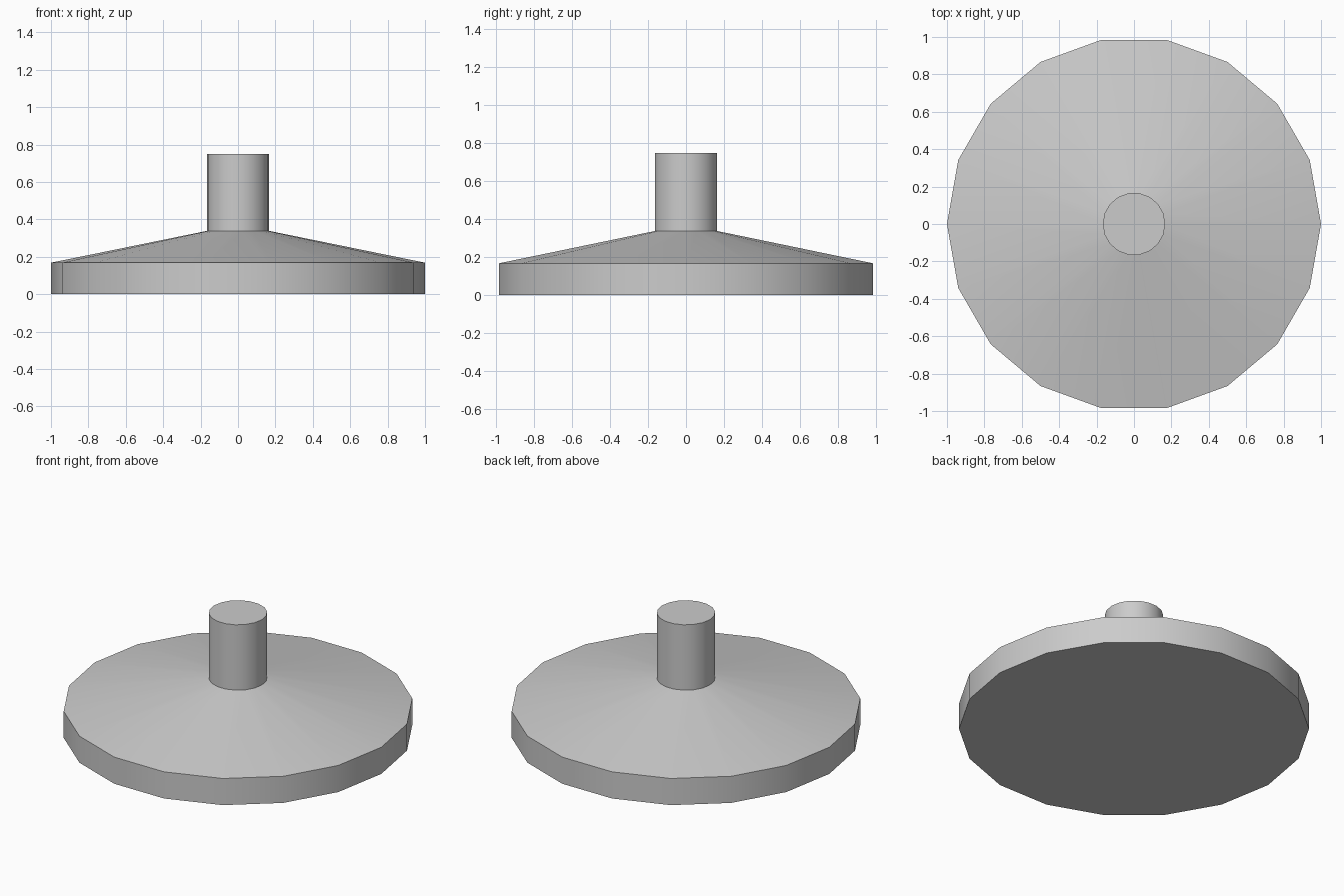
import bpy
import bmesh
from math import cos, sin, tau, radians

cube = bpy.data.objects.get("Cube")
if cube:
    bpy.data.objects.remove(cube, do_unlink=True)

SIDES = 18

# Plain grey finish
grey = bpy.data.materials.new("light_grey")
grey.use_nodes = True
colour = (0.6, 0.6, 0.6, 1)
grey.diffuse_color = colour
grey.node_tree.nodes["Principled BSDF"].inputs["Base Color"].default_value = colour


def lathe(name, profile):
    """Turn a (radius, height) profile about z and cap both ends."""
    bm = bmesh.new()
    rings = [[bm.verts.new((r * cos(tau * i / SIDES), r * sin(tau * i / SIDES), z))
              for i in range(SIDES)] for r, z in profile]
    for low, high in zip(rings, rings[1:]):
        for i in range(SIDES):
            j = (i + 1) % SIDES
            bm.faces.new((low[i], low[j], high[j], high[i]))
    bm.faces.new(rings[0][::-1])
    bm.faces.new(rings[-1])
    mesh = bpy.data.meshes.new(name)
    bm.to_mesh(mesh)
    bm.free()
    mesh.materials.append(grey)
    obj = bpy.data.objects.new(name, mesh)
    bpy.context.collection.objects.link(obj)
    return obj


# Round base with upright rim, sloping shoulder and central post
base = lathe("base_with_post", [(1, 0), (1, 0.168), (0.167, 0.338), (0.167, 0.75)])

bpy.ops.object.select_all(action="DESELECT")
base.select_set(True)
bpy.context.view_layer.objects.active = base
bpy.ops.object.shade_smooth_by_angle(angle=radians(30))
